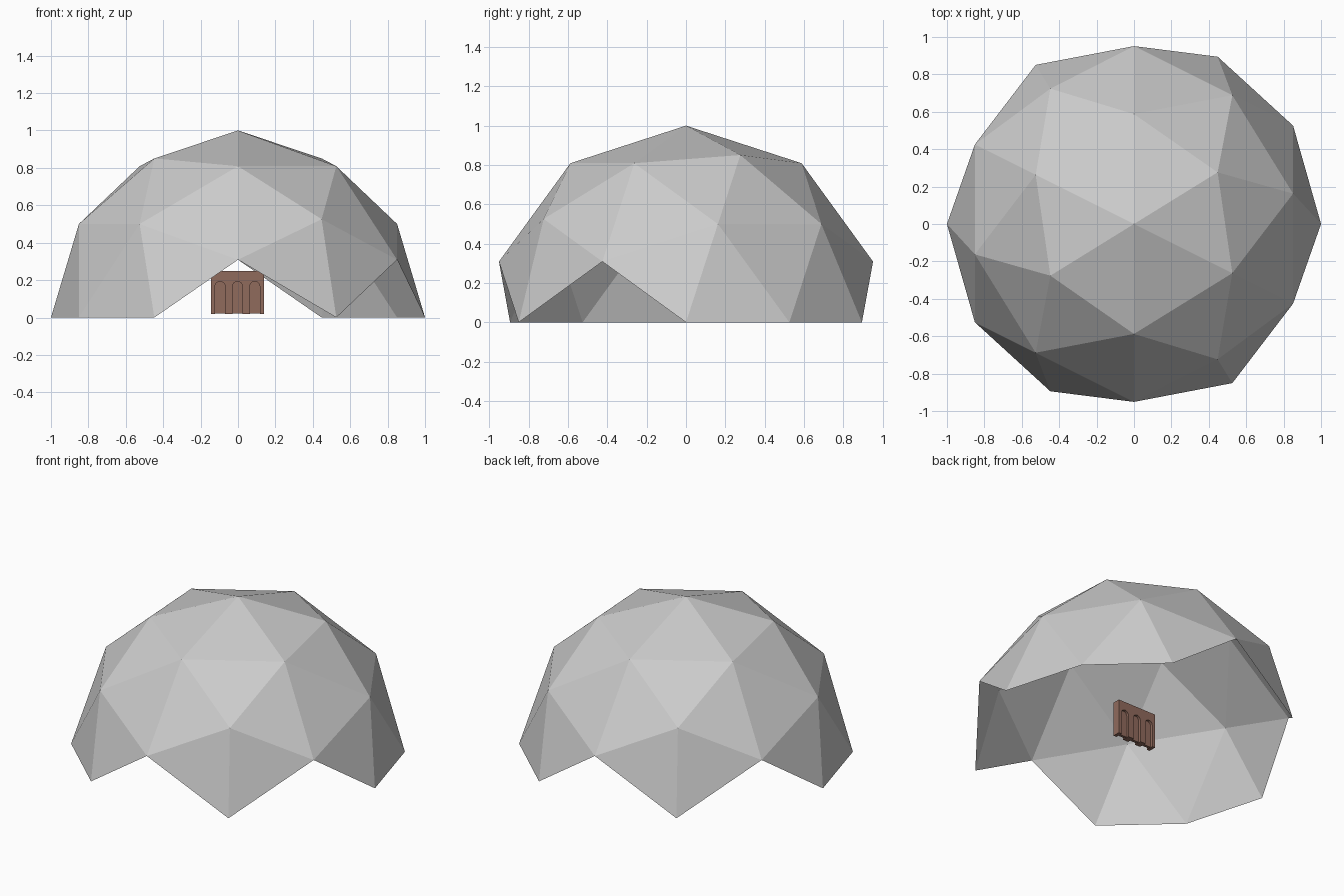
import bpy, bmesh, math
from mathutils import Vector, Matrix

if "Cube" in bpy.data.objects:
    bpy.data.objects.remove(bpy.data.objects["Cube"])


def material(name, rgb):
    m = bpy.data.materials.new(name)
    m.diffuse_color = (*rgb, 1)
    m.use_nodes = True
    m.node_tree.nodes["Principled BSDF"].inputs["Base Color"].default_value = m.diffuse_color
    return m


def finish(bm, name, mat):
    mesh = bpy.data.meshes.new(name)
    bm.to_mesh(mesh)
    bm.free()
    mesh.materials.append(mat)
    obj = bpy.data.objects.new(name, mesh)
    bpy.context.collection.objects.link(obj)
    return obj


grey = material("shell_grey", (0.6, 0.6, 0.6))
brown = material("gate_brown", (0.28, 0.145, 0.108))

# Dome shell: upper part of a once-divided icosahedron, one edge centred on top
A, B = 0.5257, 0.8507
corners = []
for s in (-1, 1):
    for t in (-1, 1):
        corners += [Vector((s * A, 0, t * B)), Vector((0, s * B, t * A)),
                    Vector((s * B, t * A, 0))]
points = list(corners)
for i, p in enumerate(corners):
    for q in corners[:i]:
        if (p - q).length < 1.1:
            points.append((p + q).normalized())
bm = bmesh.new()
turn = Matrix.Rotation(math.atan2(A, B), 3, 'Z')
for p in points:
    bm.verts.new(turn @ p)
bmesh.ops.convex_hull(bm, input=bm.verts[:])
bmesh.ops.recalc_face_normals(bm, faces=bm.faces[:])
low = [v for v in bm.verts if v.co.z < -0.01]
bmesh.ops.delete(bm, geom=low, context='VERTS')
finish(bm, "dome_shell", grey)

# Gate frame: wall slab with three round-topped arches open at the foot
LEFT, RIGHT, BOTTOM, TOP = -0.144, 0.138, 0.02, 0.248
FRONT, BACK = -0.026, 0.024
HALF, SPRING = 0.027, 0.166
outline = [(LEFT, TOP), (LEFT, BOTTOM)]
for cx in (-0.096, -0.003, 0.09):
    outline.append((cx - HALF, BOTTOM))
    for k in range(9):
        a = math.pi * (1 - k / 8)
        outline.append((cx + HALF * math.cos(a), SPRING + HALF * math.sin(a)))
    outline.append((cx + HALF, BOTTOM))
outline += [(RIGHT, BOTTOM), (RIGHT, TOP)]
bm = bmesh.new()
face = bm.faces.new([bm.verts.new((x, FRONT, z)) for x, z in outline])
ext = bmesh.ops.extrude_face_region(bm, geom=[face], use_keep_orig=True)
moved = [g for g in ext["geom"] if isinstance(g, bmesh.types.BMVert)]
bmesh.ops.translate(bm, verts=moved, vec=(0, BACK - FRONT, 0))
bmesh.ops.recalc_face_normals(bm, faces=bm.faces[:])
finish(bm, "gate_frame", brown)

# Gate panel: thin core closing the arches
bm = bmesh.new()
bmesh.ops.create_cube(bm, size=1)
bmesh.ops.scale(bm, verts=bm.verts[:], vec=(0.27, 0.018, 0.21))
bmesh.ops.translate(bm, verts=bm.verts[:], vec=((LEFT + RIGHT) / 2, -0.001, 0.127))
finish(bm, "gate_panel", brown)
